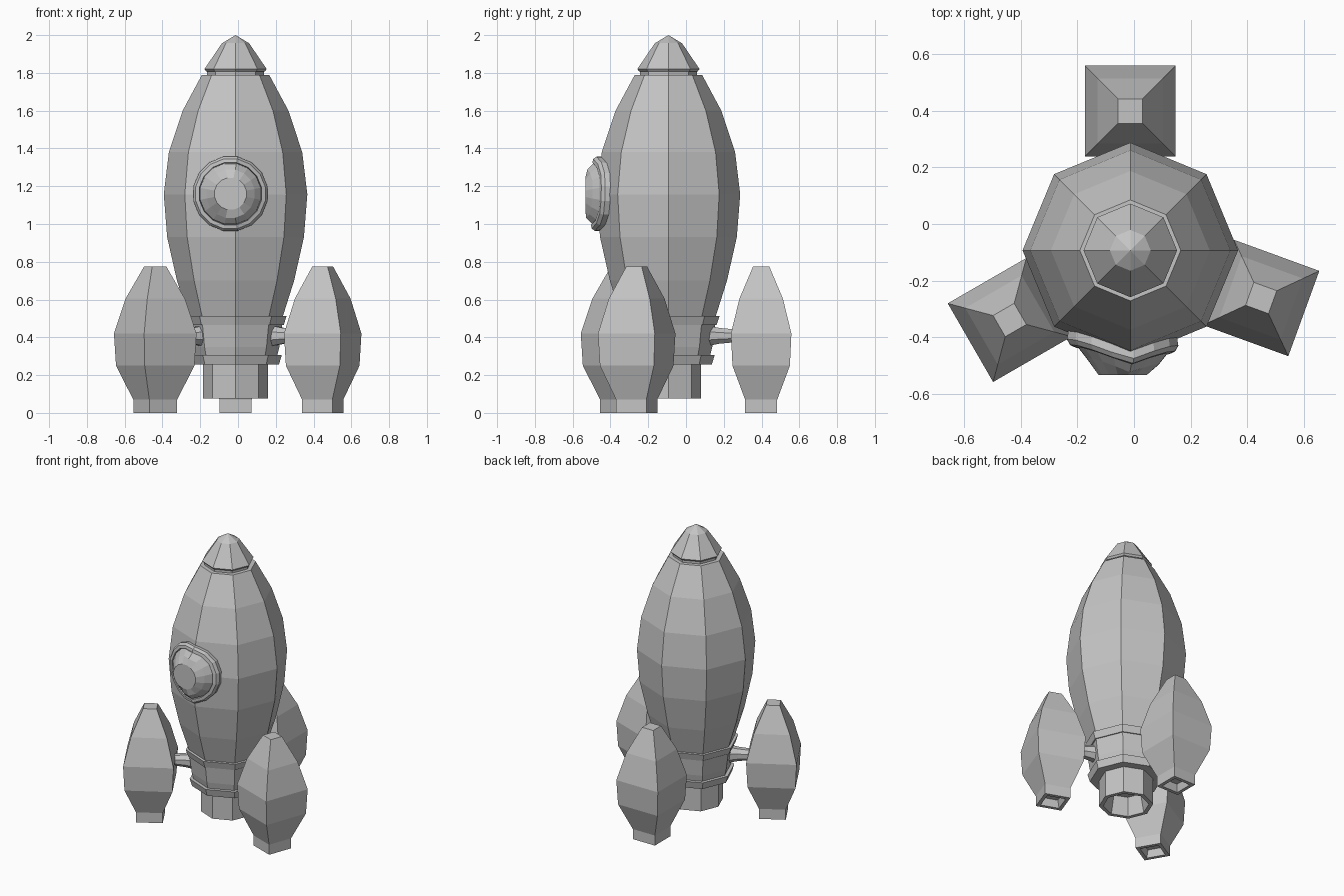
import bpy, bmesh
from math import sin, cos, pi, radians, sqrt, tan
from mathutils import Matrix, Vector

cube = bpy.data.objects.get("Cube")
if cube:
    bpy.data.objects.remove(cube)

# Single plain grey finish
grey = bpy.data.materials.new("plain grey")
grey.use_nodes = True
colour = (0.55, 0.55, 0.55, 1)
grey.diffuse_color = colour
grey.node_tree.nodes["Principled BSDF"].inputs["Base Color"].default_value = colour

AXIS = Vector((-0.013, -0.093, 0))


def skin(name, rings, matrix=Matrix(), caps=(True, True)):
    """Join equal rings of points with quads and close the ends."""
    bm = bmesh.new()
    loops = [[bm.verts.new(p) for p in ring] for ring in rings]
    n = len(loops[0])
    for a, b in zip(loops, loops[1:]):
        for i in range(n):
            j = (i + 1) % n
            bm.faces.new((a[i], a[j], b[j], b[i]))
    for loop, cap in zip((loops[0], loops[-1]), caps):
        if cap:
            bm.faces.new(loop)
    bmesh.ops.remove_doubles(bm, verts=bm.verts, dist=0.0005)
    bmesh.ops.recalc_face_normals(bm, faces=bm.faces)
    bm.transform(matrix)
    mesh = bpy.data.meshes.new(name)
    bm.to_mesh(mesh)
    bm.free()
    mesh.materials.append(grey)
    obj = bpy.data.objects.new(name, mesh)
    bpy.context.collection.objects.link(obj)
    return obj


def lathe(name, profile, sides=8, turn=0.0, matrix=Matrix.Translation(AXIS)):
    """Sweep (radius, height) pairs around the local z axis."""
    angles = [turn + 2 * pi * i / sides for i in range(sides)]
    rings = [[(max(r, 0.0002) * cos(a), max(r, 0.0002) * sin(a), z) for a in angles]
             for r, z in profile]
    return skin(name, rings, matrix)


# Hull
HULL = [(0.25, 0.51), (0.31, 0.70), (0.362, 0.93), (0.38, 1.157),
        (0.353, 1.38), (0.28, 1.60), (0.178, 1.79)]
lathe("hull", HULL)

# Nose cone with its recessed neck
lathe("nose_neck", [(0.15, 1.78), (0.15, 1.82)])
lathe("nose_cone", [(0.155, 1.808), (0.165, 1.82), (0.072, 1.957), (0, 2.0)])

# Stepped collars under the hull
lathe("upper_collar", [(0.255, 0.465), (0.27, 0.512)])
lathe("tail_band", [(0.22, 0.30), (0.232, 0.35), (0.248, 0.47)])
lathe("lower_collar", [(0.23, 0.257), (0.245, 0.307)])

# Hollow main nozzle
lathe("main_nozzle", [(0.172, 0.26), (0.172, 0.075), (0.145, 0.075), (0.12, 0.2)])


# Porthole draped over the front edge of the hull
def hull_front(x, z):
    for (r0, z0), (r1, z1) in zip(HULL, HULL[1:]):
        if z0 <= z <= z1:
            r = r0 + (r1 - r0) * (z - z0) / (z1 - z0)
            return AXIS.y - r + abs(x - AXIS.x) * tan(pi / 8)


def draped_ring(radius, lift, flat_y=None, sides=16):
    ring = []
    for i in range(sides):
        a = 2 * pi * (i + 0.5) / sides
        x, z = -0.04 + radius * cos(a), 1.16 + radius * sin(a)
        y = hull_front(x, z) - lift if flat_y is None else flat_y
        ring.append((x, y, z))
    return ring


skin("porthole_frame",
     [draped_ring(r, d) for r, d in
      [(0.194, -0.01), (0.2, 0.03), (0.188, 0.045), (0.168, 0.045), (0.163, 0.01)]],
     caps=(False, False))
skin("porthole_dome",
     [draped_ring(0.166, 0.02), draped_ring(0.162, 0.04), draped_ring(0.13, 0.066),
      draped_ring(0.086, 0, -0.533)], caps=(False, True))

# Three square boosters, each with a hollow foot and a strut
POD = [(0.085, 0.07), (0.152, 0.25), (0.16, 0.42), (0.115, 0.605), (0.043, 0.775)]
FOOT = [(0.085, 0.08), (0.085, 0), (0.062, 0), (0.05, 0.05)]
STRUT = [(0.06, 0.2), (0.045, 0.27), (0.036, 0.36)]

for label, angle in (("back", 90), ("left", -20), ("right", 210)):
    spin = Matrix.Translation(AXIS) @ Matrix.Rotation(radians(angle), 4, "Z")
    place = spin @ Matrix.Translation((0.491, 0, 0))
    for part, profile in (("booster", POD), ("booster_foot", FOOT)):
        lathe(f"{label}_{part}", [(r * sqrt(2), z) for r, z in profile], 4, pi / 4, place)
    outward = spin @ Matrix.Translation((0, 0, 0.408)) @ Matrix.Rotation(pi / 2, 4, "Y")
    lathe(f"{label}_strut", STRUT, 8, pi / 8, outward)
